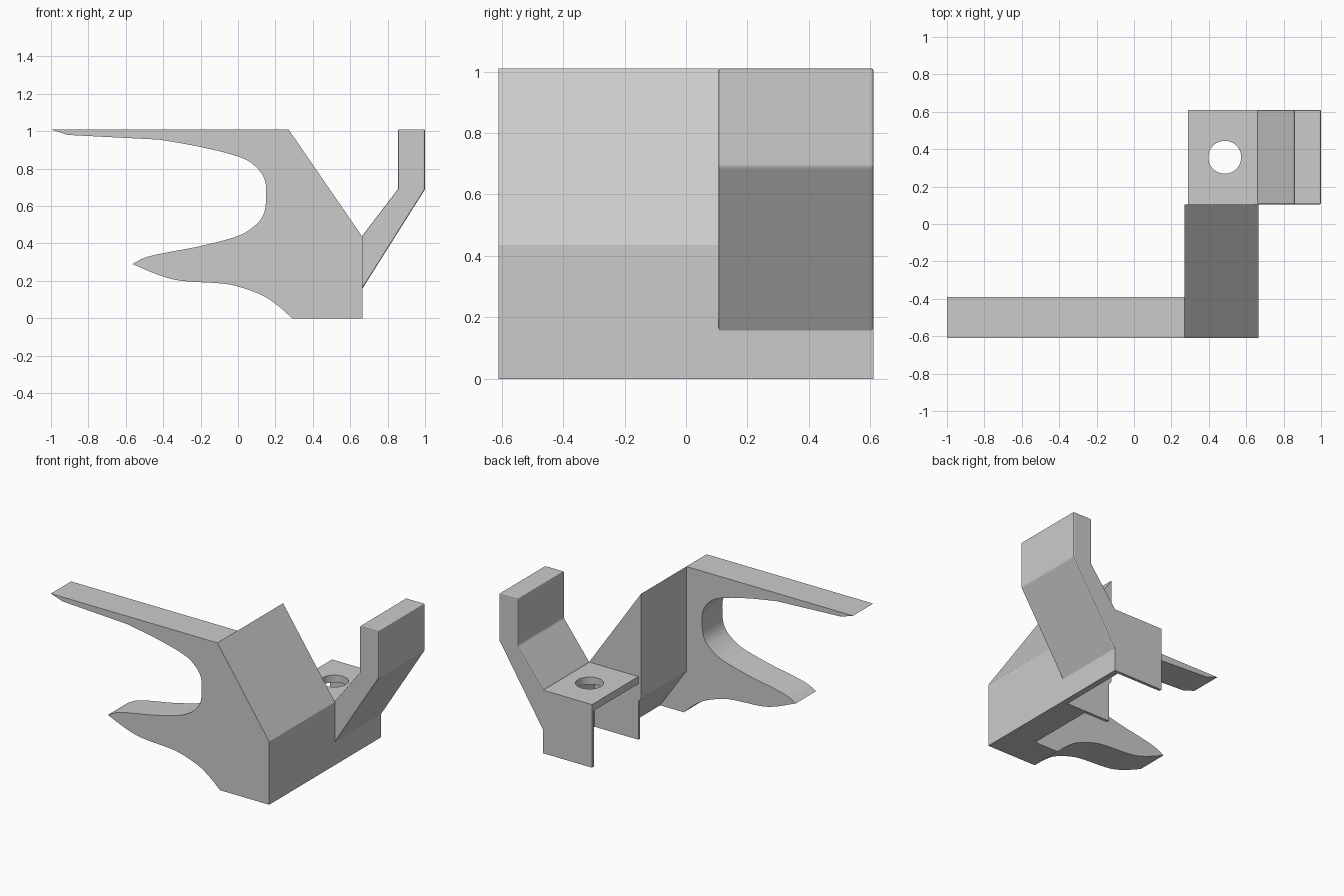
import bpy
import bmesh
from mathutils import Vector

cube = bpy.data.objects.get("Cube")
if cube:
    bpy.data.objects.remove(cube)

# Single grey material
grey = bpy.data.materials.new("light_grey")
grey.use_nodes = True
grey.diffuse_color = (0.6, 0.6, 0.6, 1)
grey.node_tree.nodes["Principled BSDF"].inputs["Base Color"].default_value = (0.6, 0.6, 0.6, 1)


def prism(name, outline, y0, y1):
    """Extrude an x-z outline from y0 to y1."""
    bm = bmesh.new()
    face = bm.faces.new([bm.verts.new((x, y0, z)) for x, z in outline])
    ext = bmesh.ops.extrude_face_region(bm, geom=[face])
    moved = [g for g in ext["geom"] if isinstance(g, bmesh.types.BMVert)]
    bmesh.ops.translate(bm, verts=moved, vec=(0, y1 - y0, 0))
    bmesh.ops.recalc_face_normals(bm, faces=bm.faces)
    mesh = bpy.data.meshes.new(name)
    bm.to_mesh(mesh)
    bm.free()
    mesh.materials.append(grey)
    obj = bpy.data.objects.new(name, mesh)
    bpy.context.collection.objects.link(obj)
    return obj


def box(name, x0, x1, y0, y1, z0, z1):
    return prism(name, [(x0, z0), (x1, z0), (x1, z1), (x0, z1)], y0, y1)


def smooth_path(points, steps=5):
    """Catmull-Rom curve through the points."""
    p = [Vector(q) for q in points]
    p = [2 * p[0] - p[1]] + p + [2 * p[-1] - p[-2]]
    path = []
    for a, b, c, d in zip(p, p[1:], p[2:], p[3:]):
        for i in range(steps):
            t = i / steps
            path.append(0.5 * (2 * b + (c - a) * t + (2 * a - 5 * b + 4 * c - d) * t ** 2
                               + (3 * b - a - 3 * c + d) * t ** 3))
    return path + [p[-2]]


def activate(obj):
    bpy.ops.object.select_all(action="DESELECT")
    obj.select_set(True)
    bpy.context.view_layer.objects.active = obj


Y_FRONT, Y_HOOK, Y_MID, Y_BACK = -0.61, -0.39, 0.105, 0.61
X_WALL = 0.665

# Front hook plate with two prongs and a rounded throat
belly = smooth_path([(0.29, 0), (0.21, 0.07), (0.125, 0.125), (0, 0.17), (-0.1, 0.187),
                     (-0.3, 0.2), (-0.42, 0.23), (-0.565, 0.29)])
throat = smooth_path([(-0.565, 0.29), (-0.495, 0.325), (-0.39, 0.35), (-0.205, 0.385),
                      (0, 0.44), (0.095, 0.5), (0.138, 0.56), (0.15, 0.64), (0.143, 0.74),
                      (0.09, 0.815), (0, 0.865), (-0.205, 0.917), (-0.42, 0.955)])
hook = prism("hook_plate", belly + throat[1:] + [(-0.91, 0.98), (-1, 1.01), (0.27, 1.01),
             (X_WALL, 0.435), (X_WALL, 0)], Y_FRONT, Y_HOOK)
activate(hook)
bpy.ops.object.shade_smooth_by_angle(angle=0.5)

# Sloped body, open underneath
prism("sloped_body", [(0.27, 1.01), (0.27, 0.29), (0.47, 0), (X_WALL, 0), (X_WALL, 0.435)],
      Y_HOOK, Y_MID)

# Hollow rear clip: side wall, two thin panels and a drilled platform
box("clip_wall", X_WALL - 0.04, X_WALL, Y_MID, Y_BACK, 0, 0.435)
for name, y in (("inner_panel", Y_MID), ("rear_panel", Y_BACK)):
    box(name, 0.29, X_WALL, y - 0.02, y, 0, 0.435)
platform = box("platform", 0.29, X_WALL, Y_MID, Y_BACK, 0.385, 0.435)
bpy.ops.mesh.primitive_cylinder_add(vertices=48, radius=0.088, depth=0.3,
                                    location=(0.485, 0.357, 0.41))
cutter = bpy.context.object
cutter.name = "hole_cutter"
cutter.hide_render = True
cut = platform.modifiers.new("hole", "BOOLEAN")
cut.operation = "DIFFERENCE"
cut.solver = "EXACT"
cut.object = cutter
activate(platform)
bpy.ops.object.modifier_apply(modifier="hole")
bpy.data.objects.remove(cutter)
bpy.ops.object.shade_smooth_by_angle(angle=0.5)

# Bent upright arm with slightly softened edges
arm = prism("bent_arm", [(0.66, 0.435), (0.855, 0.69), (0.855, 1.01), (1, 1.01), (1, 0.69),
                         (0.66, 0.15)], Y_MID, Y_BACK)
bevel = arm.modifiers.new("soft_edges", "BEVEL")
bevel.width = 0.007
bevel.segments = 2
